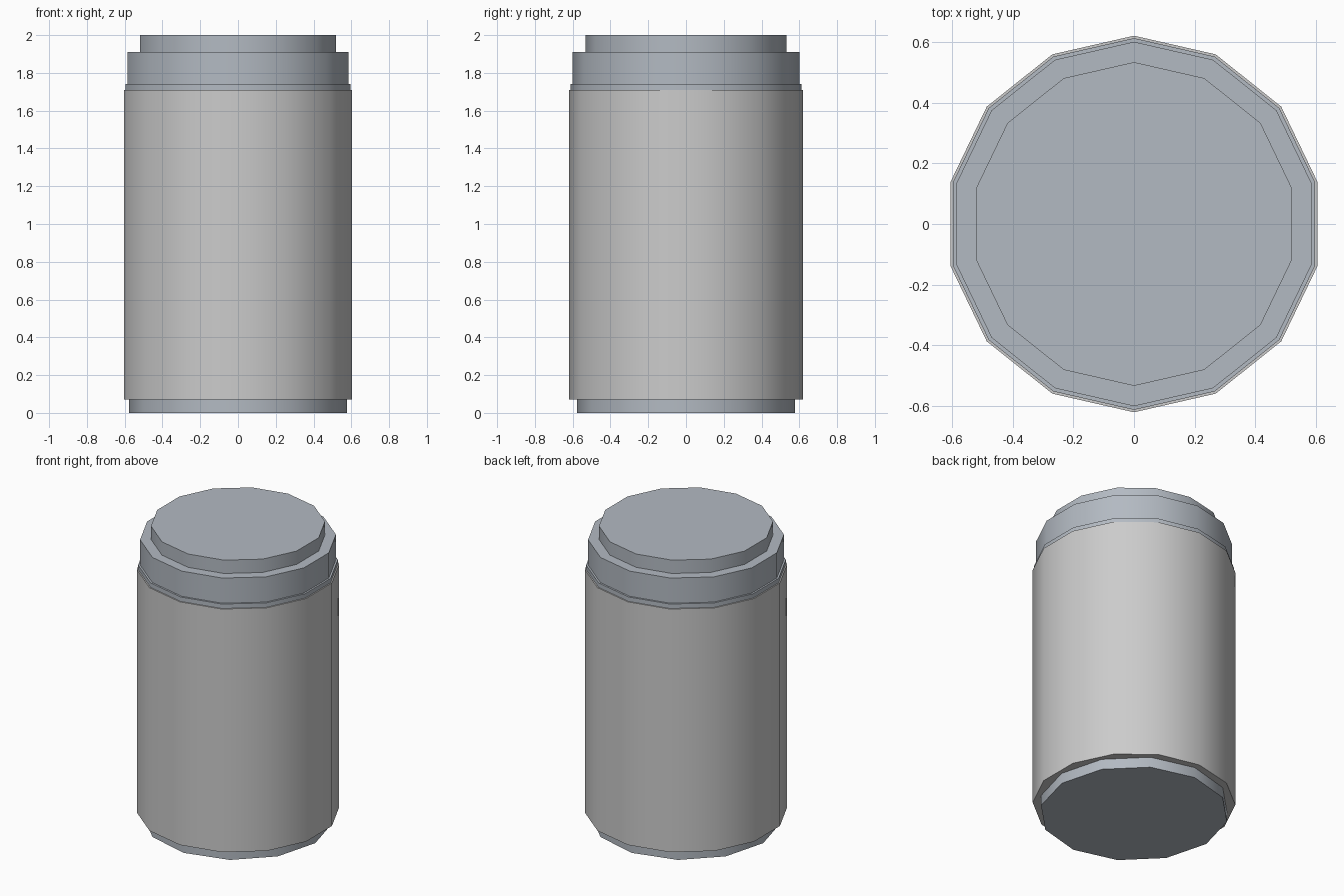
import bpy, bmesh, math

if "Cube" in bpy.data.objects:
    bpy.data.objects.remove(bpy.data.objects["Cube"])

steel = bpy.data.materials.new("blue_grey")
steel.diffuse_color = (0.45, 0.49, 0.54, 1)
steel.use_nodes = True
steel.node_tree.nodes["Principled BSDF"].inputs["Base Color"].default_value = steel.diffuse_color


def turned(name, profile, sides, material=None):
    """Stack polygon rings (radius, z) with a corner on +y and close both ends."""
    bm = bmesh.new()
    rings = []
    for r, z in profile:
        angles = [math.pi / 2 + 2 * math.pi * i / sides for i in range(sides)]
        rings.append([bm.verts.new((r * math.cos(a), r * math.sin(a), z)) for a in angles])
    for low, high in zip(rings, rings[1:]):
        for i in range(sides):
            j = (i + 1) % sides
            bm.faces.new((low[i], low[j], high[j], high[i]))
    bm.faces.new(rings[0][::-1])
    bm.faces.new(rings[-1])
    mesh = bpy.data.meshes.new(name)
    bm.to_mesh(mesh)
    bm.free()
    obj = bpy.data.objects.new(name, mesh)
    bpy.context.collection.objects.link(obj)
    if material:
        mesh.materials.append(material)
    # Rounded shading around the sides, crisp rims
    bpy.ops.object.select_all(action='DESELECT')
    obj.select_set(True)
    bpy.context.view_layer.objects.active = obj
    bpy.ops.object.shade_smooth_by_angle(angle=math.radians(35))
    return obj


# Recessed foot
turned("base", [(0.577, 0), (0.577, 0.07)], 12, steel)
# Main canister wall
turned("body", [(0.62, 0.07), (0.62, 1.71)], 14)
# Stepped lid: thin lip, wide band, raised top disc
turned("lid", [(0.612, 1.71), (0.612, 1.74), (0.60, 1.74), (0.60, 1.91),
               (0.533, 1.91), (0.533, 2.0)], 14, steel)
